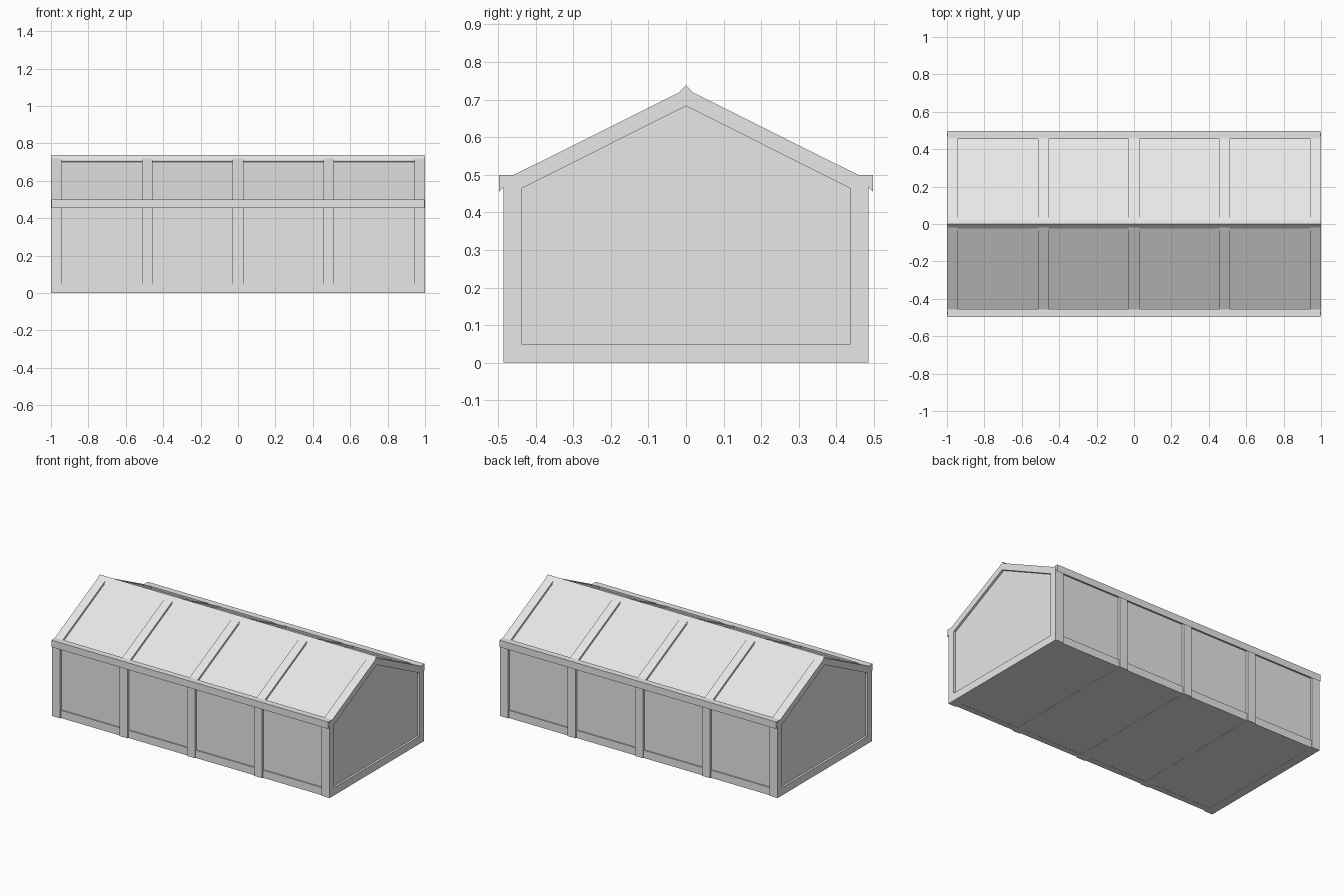
import bpy
import bmesh

cube = bpy.data.objects.get("Cube")
if cube:
    bpy.data.objects.remove(cube, do_unlink=True)

GREY = (0.8, 0.8, 0.8, 1.0)
mat = bpy.data.materials.new("light_grey")
mat.use_nodes = True
mat.diffuse_color = GREY
mat.node_tree.nodes["Principled BSDF"].inputs["Base Color"].default_value = GREY


def gable(half_width, base, eave, ridge):
    """Five-sided house outline in the y-z plane."""
    return [(-half_width, base), (half_width, base), (half_width, eave),
            (0, ridge), (-half_width, eave)]


def finish(name, bm):
    bmesh.ops.recalc_face_normals(bm, faces=bm.faces)
    mesh = bpy.data.meshes.new(name)
    bm.to_mesh(mesh)
    bm.free()
    mesh.materials.append(mat)
    obj = bpy.data.objects.new(name, mesh)
    bpy.context.collection.objects.link(obj)
    return obj


def prism(name, profile, x0, x1):
    """Solid with a y-z profile running along x."""
    bm = bmesh.new()
    ends = [[bm.verts.new((x, y, z)) for y, z in profile] for x in (x0, x1)]
    for end in ends:
        bm.faces.new(end)
    n = len(profile)
    for i in range(n):
        j = (i + 1) % n
        bm.faces.new((ends[0][i], ends[0][j], ends[1][j], ends[1][i]))
    return finish(name, bm)


def ring(name, outer, inner, x0, x1):
    """Hollow frame between two y-z outlines."""
    bm = bmesh.new()
    loops = [[bm.verts.new((x, y, z)) for y, z in outline]
             for x, outline in ((x0, outer), (x1, outer), (x1, inner), (x0, inner))]
    n = len(outer)
    for a in range(4):
        la, lb = loops[a], loops[(a + 1) % 4]
        for i in range(n):
            j = (i + 1) % n
            bm.faces.new((la[i], la[j], lb[j], lb[i]))
    return finish(name, bm)


# Recessed wall, gable and roof panels
prism("panel_body", gable(0.47, 0.001, 0.479, 0.714), -0.986, 0.986)

# Portal frames: one at each end and three between
outer = gable(0.485, 0, 0.486, 0.728)
inner = gable(0.438, 0.05, 0.463, 0.683)
ring("left_end_frame", outer, inner, 0.943, 1.0)
ring("right_end_frame", outer, inner, -1.0, -0.943)
for label, x in (("left", 0.485), ("middle", 0), ("right", -0.485)):
    ring(label + "_portal_frame", outer, inner, x - 0.029, x + 0.029)

# Base rails and eave gutters on both long sides
base_rail = [(0.44, 0), (0.478, 0), (0.478, 0.05), (0.44, 0.05)]
gutter = [(0.455, 0.5), (0.497, 0.5), (0.497, 0.455), (0.484, 0.468), (0.46, 0.468)]
for label, side in (("front", -1), ("back", 1)):
    prism(label + "_base_rail", [(side * y, z) for y, z in base_rail], -0.96, 0.96)
    prism(label + "_gutter", [(side * y, z) for y, z in gutter], -0.998, 0.998)

# Ridge rail and the steeper cap on top of it
prism("ridge_rail", [(0, 0.721), (-0.035, 0.7035), (0, 0.69), (0.035, 0.7035)],
      -0.96, 0.96)
prism("ridge_cap", [(0, 0.738), (-0.025, 0.712), (0, 0.71), (0.025, 0.712)],
      -0.998, 0.998)
